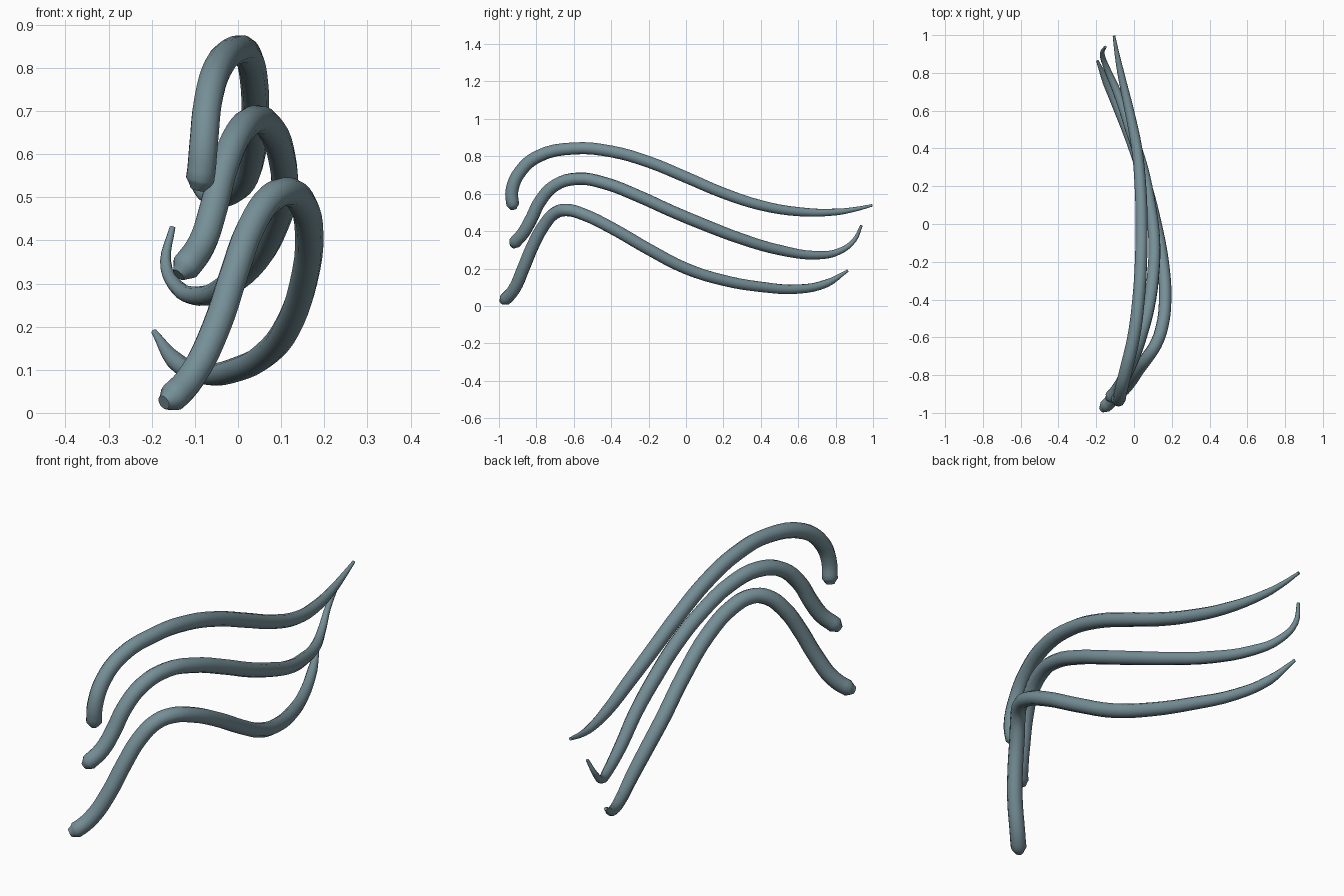
import bpy, math

R = 0.0345  # full tube radius

# slate blue-grey
slate = bpy.data.materials.new("slate")
slate.diffuse_color = (0.18, 0.275, 0.31, 1)


def radius_at(y):
    # full thickness through the middle, thinning towards the tip
    keys = [(-1, 1), (-0.6, 0.97), (0.1, 0.92), (0.5, 0.8), (0.75, 0.62), (0.87, 0.42), (1, 0.2)]
    for (y0, r0), (y1, r1) in zip(keys, keys[1:]):
        if y <= y1:
            return r0 + (r1 - r0) * (y - y0) / (y1 - y0)
    return keys[-1][1]


def strand(name, path):
    cu = bpy.data.curves.new(name, 'CURVE')
    cu.dimensions = '3D'
    cu.twist_mode = 'MINIMUM'
    cu.bevel_depth = R
    cu.bevel_resolution = 3
    cu.resolution_u = 4
    cu.use_fill_caps = True
    cu.materials.append(slate)
    sp = cu.splines.new('BEZIER')
    sp.bezier_points.add(len(path) - 1)
    last = len(path) - 1
    for i, (bp, co) in enumerate(zip(sp.bezier_points, path)):
        bp.co = co
        bp.handle_left_type = bp.handle_right_type = 'AUTO'
        bp.radius = radius_at(co[1])
        if i == 0:
            bp.radius = 0.5       # chamfered root end
        elif i == last:
            bp.radius = 0.2       # pointed tip
    ob = bpy.data.objects.new(name, cu)
    bpy.context.collection.objects.link(ob)
    bpy.ops.object.select_all(action='DESELECT')
    ob.select_set(True)
    bpy.context.view_layer.objects.active = ob
    bpy.ops.object.convert(target='MESH')
    bpy.ops.object.shade_smooth_by_angle(angle=math.radians(50))


# upper strand
strand("upper_strand", [
    (-.094, -.922, .518), (-.088, -.926, .541), (-.08, -.93, .62), (-.07, -.885, .72),
    (-.047, -.79, .80), (-.002, -.6, .842), (.024, -.4, .826), (.037, -.2, .77),
    (.04, 0, .688), (.034, .2, .603), (.015, .4, .538), (-.025, .6, .504),
    (-.07, .8, .502), (-.09, .9, .516), (-.106, .996, .538)])

# middle strand
strand("middle_strand", [
    (-.138, -.925, .32), (-.122, -.915, .338), (-.085, -.87, .39), (-.058, -.825, .47),
    (-.035, -.78, .56), (0, -.7, .645), (.04, -.58, .68), (.077, -.44, .658),
    (.103, -.25, .585), (.107, -.08, .508), (.085, .1, .433), (.045, .3, .357),
    (-.02, .5, .299), (-.09, .7, .271), (-.142, .82, .292), (-.168, .9, .352), (-.152, .938, .43)])

# lower strand
strand("lower_strand", [
    (-.172, -.984, .024), (-.152, -.966, .036), (-.105, -.92, .088), (-.05, -.87, .20),
    (-.01, -.82, .32), (.03, -.76, .43), (.075, -.7, .497), (.114, -.64, .513),
    (.147, -.55, .49), (.165, -.4, .418), (.152, -.2, .303), (.115, 0, .2),
    (.065, .2, .137), (0, .4, .102), (-.08, .6, .09), (-.145, .75, .12), (-.194, .864, .188)])
